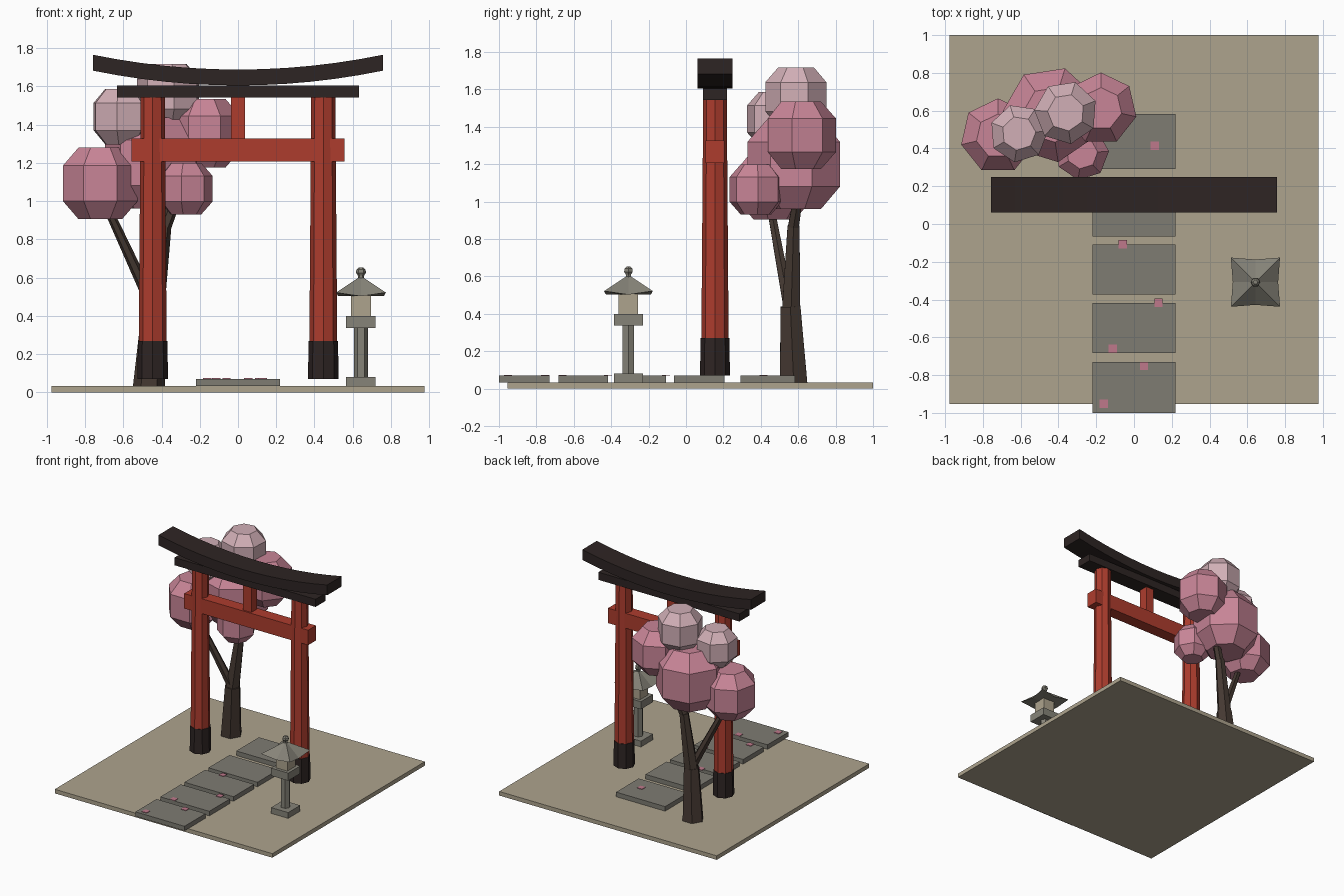
import bpy
import bmesh
from math import sin, cos, pi, radians
from mathutils import Vector

cube = bpy.data.objects.get("Cube")
if cube:
    bpy.data.objects.remove(cube, do_unlink=True)


def material(name, rgb):
    m = bpy.data.materials.new(name)
    m.use_nodes = True
    m.diffuse_color = (*rgb, 1)
    m.node_tree.nodes["Principled BSDF"].inputs["Base Color"].default_value = (*rgb, 1)
    return m


SAND = material("sand", (0.42, 0.37, 0.27))
PAVING = material("paving grey", (0.21, 0.2, 0.17))
STONE = material("lantern stone", (0.24, 0.23, 0.19))
RED = material("vermilion", (0.42, 0.046, 0.027))
BLACK = material("dark lacquer", (0.027, 0.018, 0.017))
BARK = material("bark", (0.06, 0.041, 0.032))
PINK = material("blossom pink", (0.58, 0.235, 0.31))
PALE = material("pale blossom", (0.64, 0.43, 0.47))
PETAL = material("fallen petal", (0.52, 0.19, 0.26))


def finish(name, bm, mat):
    bmesh.ops.recalc_face_normals(bm, faces=bm.faces[:])
    mesh = bpy.data.meshes.new(name)
    bm.to_mesh(mesh)
    bm.free()
    mesh.materials.append(mat)
    obj = bpy.data.objects.new(name, mesh)
    bpy.context.collection.objects.link(obj)
    return obj


def box(name, mat, x, y, z):
    """Box from (low, high) ranges on each axis."""
    bm = bmesh.new()
    bmesh.ops.create_cube(bm, size=1)
    for v in bm.verts:
        v.co = [(a + b) / 2 + c * (b - a) for c, (a, b) in zip(v.co, (x, y, z))]
    return finish(name, bm, mat)


def around(c, r):
    return (c - r, c + r)


def loft(name, mat, rings, cap=True):
    """Skin a stack of equal-length point rings."""
    bm = bmesh.new()
    loops = [[bm.verts.new(p) for p in ring] for ring in rings]
    n = len(loops[0])
    for low, high in zip(loops, loops[1:]):
        for i in range(n):
            j = (i + 1) % n
            bm.faces.new((low[i], low[j], high[j], high[i]))
    if cap:
        bm.faces.new(loops[0])
        bm.faces.new(loops[-1])
    return finish(name, bm, mat)


def lathe(name, mat, x, y, profile, sides, turn=0.0):
    """Revolve (radius, height) pairs around a vertical axis."""
    return loft(name, mat, [[(x + r * cos(turn + 2 * pi * i / sides),
                              y + r * sin(turn + 2 * pi * i / sides), z)
                             for i in range(sides)] for r, z in profile])


def limb(name, start, end, r0, r1, sides=6):
    """Tapered tilted branch."""
    a, b = Vector(start), Vector(end)
    q = Vector((0, 0, 1)).rotation_difference(b - a)
    unit = [Vector((cos(2 * pi * i / sides), sin(2 * pi * i / sides), 0)) for i in range(sides)]
    return loft(name, BARK, [[p + q @ (u * r) for u in unit] for p, r in ((a, r0), (b, r1))])


# Ground and path
box("ground", SAND, (-0.976, 0.976), (-0.954, 1.0), (0, 0.033))
for i, (y, half) in enumerate([(-0.865, 0.135), (-0.55, 0.132), (-0.24, 0.132),
                               (0.07, 0.135), (0.437, 0.145)]):
    box(f"path_slab_{i + 1}", PAVING, around(0, 0.22), around(y, half), (0.033, 0.07))
for i, (x, y) in enumerate([(0.11, 0.415), (-0.06, -0.107), (0.13, -0.417),
                            (-0.113, -0.66), (0.053, -0.752), (-0.16, -0.952)]):
    box(f"fallen_petal_{i + 1}", PETAL, around(x, 0.022), around(y, 0.022), (0.07, 0.074))

# Gate
GY = 0.155
for side, x in (("left", 0.446), ("right", -0.446)):
    lathe(f"{side}_pillar", RED, x, GY, [(0.073, 0.25), (0.063, 1.55)], 8)
    lathe(f"{side}_pillar_foot", BLACK, x, GY, [(0.08, 0.07), (0.077, 0.27)], 8)
box("tie_beam", RED, around(0, 0.556), around(GY, 0.05), (1.207, 1.328))
box("center_strut", RED, around(0, 0.037), around(GY, 0.037), (1.32, 1.55))
box("lower_lintel", BLACK, around(0, 0.633), around(GY, 0.065), (1.543, 1.605))

# Upswept top lintel
rings = []
for i in range(13):
    t = i / 6 - 1
    z = 1.605 + 0.077 * t * t
    rings.append([(t * 0.757, GY + dy, z + dz) for dy, dz in
                  ((-0.093, 0), (0.093, 0), (0.093, 0.083), (-0.093, 0.083))])
loft("top_lintel", BLACK, rings)

# Lantern
LX, LY = 0.643, -0.308
for name, half, z in (("lantern_base", 0.077, (0.033, 0.08)),
                      ("lantern_platform", 0.077, (0.338, 0.4))):
    box(name, STONE, around(LX, half), around(LY, half), z)
lathe("lantern_post", STONE, LX, LY, [(0.036, 0.075), (0.036, 0.34)], 6)
box("lantern_light_box", SAND, around(LX, 0.052), around(LY, 0.052), (0.4, 0.508))

# Flared roof: corners lifted and pushed out, edge middles pulled in
eave = []
for i in range(8):
    corner = i % 2 == 1
    r = 0.184 if corner else 0.12
    z = 0.522 if corner else 0.503
    eave.append((LX + r * cos(i * pi / 4), LY + r * sin(i * pi / 4), z))


def shrink(ring, k, z):
    return [(LX + (x - LX) * k, LY + (y - LY) * k, z) for x, y, _ in ring]


loft("lantern_roof", STONE, [shrink(eave, 0.3, 0.503), eave, shrink(eave, 0.1, 0.6)])
lathe("lantern_finial", STONE, LX, LY, [(0.015, 0.592), (0.016, 0.61), (0.026, 0.625),
                                        (0.024, 0.642), (0.012, 0.652)], 6)

# Tree trunk and branches
limb("trunk_lower", (-0.467, 0.577, 0.006), (-0.44, 0.558, 0.44), 0.085, 0.062)
limb("trunk_upper", (-0.442, 0.562, 0.42), (-0.385, 0.575, 0.87), 0.056, 0.037)
limb("branch_right", (-0.388, 0.572, 0.85), (-0.22, 0.64, 1.28), 0.034, 0.02)
limb("branch_left", (-0.44, 0.55, 0.44), (-0.69, 0.45, 0.98), 0.034, 0.022)

# Blossom clumps: faceted balls with flat caps
CLUMPS = [("left", PINK, -0.72, 0.465, 1.093, 0.2),
          ("front", PINK, -0.275, 0.375, 1.065, 0.143),
          ("center", PINK, -0.44, 0.58, 1.2, 0.255),
          ("right", PINK, -0.175, 0.61, 1.355, 0.192),
          ("upper_left", PALE, -0.61, 0.48, 1.442, 0.155),
          ("top", PALE, -0.36, 0.59, 1.56, 0.168)]
for i, (name, mat, x, y, z, r) in enumerate(CLUMPS):
    ball = r / cos(radians(25))
    profile = [(ball * cos(radians(a)), z + ball * sin(radians(a))) for a in (-58, -25, 25, 58)]
    lathe(f"blossom_{name}", mat, x, y, profile, 7, -pi / 2 + pi / 7 + i * 0.3)
